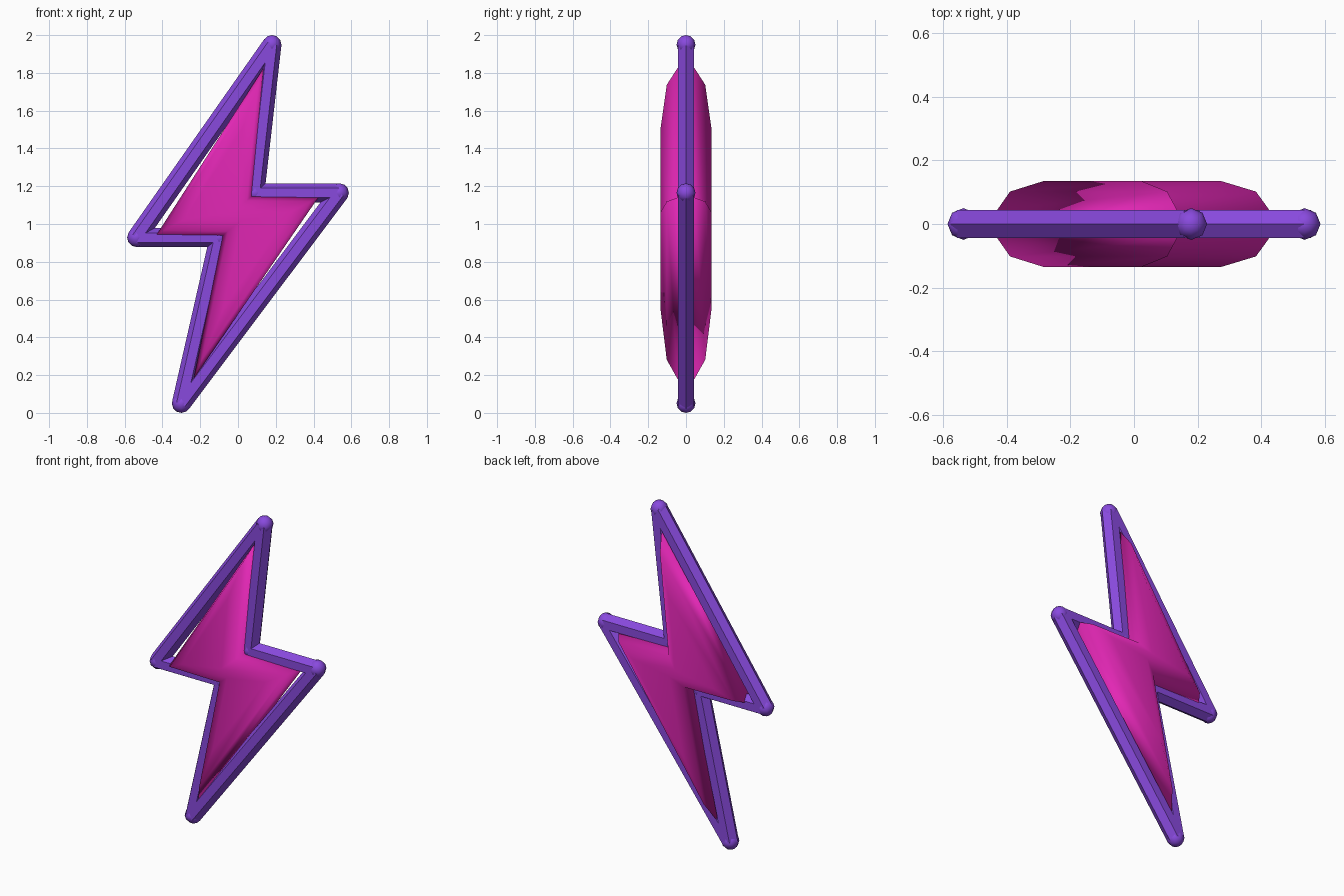
import bpy, bmesh, math
from mathutils import Vector

if "Cube" in bpy.data.objects:
    bpy.data.objects.remove(bpy.data.objects["Cube"])


def material(name, rgb):
    m = bpy.data.materials.new(name)
    m.diffuse_color = (*rgb, 1)
    m.use_nodes = True
    m.node_tree.nodes["Principled BSDF"].inputs["Base Color"].default_value = m.diffuse_color
    return m


purple = material("purple", (0.25, 0.068, 0.73))
magenta = material("magenta", (0.76, 0.02, 0.46))

# Bolt outlines in x, z (clockwise from the top tip)
FRAME = [(0.18, 1.95), (0.09, 1.165), (0.537, 1.165),
         (-0.30, 0.05), (-0.10, 0.928), (-0.537, 0.928)]
BODY = [(0.135, 1.825), (0.07, 1.145), (0.425, 1.14),
        (-0.235, 0.18), (-0.08, 0.94), (-0.43, 0.945)]
R = 0.05


def finish(bm, name, mat):
    bmesh.ops.recalc_face_normals(bm, faces=bm.faces)
    me = bpy.data.meshes.new(name)
    bm.to_mesh(me)
    bm.free()
    me.materials.append(mat)
    ob = bpy.data.objects.new(name, me)
    bpy.context.collection.objects.link(ob)
    return ob


def bridge(bm, a, b):
    n = len(a)
    for i in range(n):
        bm.faces.new((a[i], a[(i + 1) % n], b[(i + 1) % n], b[i]))


def inset(pts, d):
    """Move every edge of a clockwise polygon inwards by d."""
    out = []
    n = len(pts)
    for i in range(n):
        p = Vector(pts[i])
        e1 = (p - Vector(pts[i - 1])).normalized()
        e2 = (Vector(pts[(i + 1) % n]) - p).normalized()
        n1, n2 = Vector((e1.y, -e1.x)), Vector((e2.y, -e2.x))
        out.append(p + (n1 + n2) * d / (1 + n1.dot(n2)))
    return out


# Frame: six-sided bars with an edge facing outwards
bm = bmesh.new()
for i, a in enumerate(FRAME):
    b = FRAME[(i + 1) % len(FRAME)]
    a, b = Vector((a[0], 0, a[1])), Vector((b[0], 0, b[1]))
    d = (b - a).normalized()
    u, v = Vector((d.z, 0, -d.x)), Vector((0, 1, 0))
    rings = []
    for c in (a, b):
        rings.append([bm.verts.new(c + R * (math.cos(k * math.pi / 3) * u
                                            + math.sin(k * math.pi / 3) * v))
                      for k in range(6)])
    bridge(bm, *rings)
    for r in rings:
        bm.faces.new(r)
finish(bm, "frame_bars", purple)

# Rounded joints on the frame corners
for i, (x, z) in enumerate(FRAME):
    bm = bmesh.new()
    bmesh.ops.create_uvsphere(bm, u_segments=8, v_segments=6, radius=R)
    bmesh.ops.translate(bm, verts=bm.verts, vec=(x, 0, z))
    ob = finish(bm, f"frame_joint_{i + 1}", purple)
    for p in ob.data.polygons:
        p.use_smooth = True

# Puffy bolt body: rounded layers from front to back
bm = bmesh.new()
levels = [(0.08, -0.135), (0.022, -0.102), (0, -0.045),
          (0, 0.045), (0.022, 0.102), (0.08, 0.135)]
rings = [[bm.verts.new((p.x, y, p.y)) for p in inset(BODY, d)]
         for d, y in levels]
for a, b in zip(rings, rings[1:]):
    bridge(bm, a, b)
caps = [bm.faces.new(rings[0]), bm.faces.new(rings[-1])]
bmesh.ops.triangulate(bm, faces=caps)
body = finish(bm, "bolt_body", magenta)
for p in body.data.polygons:
    p.use_smooth = True
